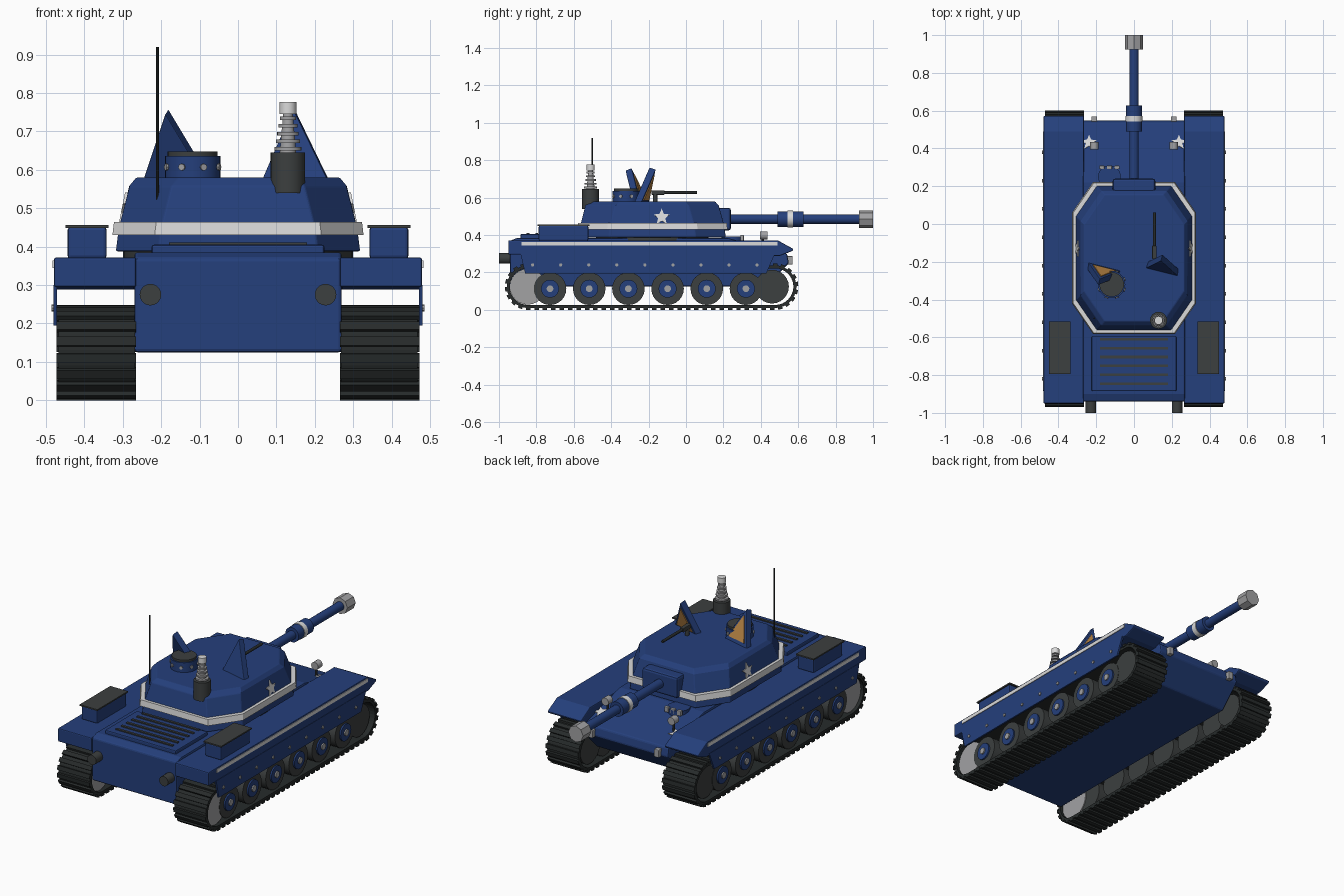
import bpy, bmesh, math
from mathutils import Matrix, Vector

if "Cube" in bpy.data.objects:
    bpy.data.objects.remove(bpy.data.objects["Cube"])


def material(name, rgb):
    m = bpy.data.materials.new(name)
    m.use_nodes = True
    m.diffuse_color = (*rgb, 1)
    m.node_tree.nodes["Principled BSDF"].inputs["Base Color"].default_value = (*rgb, 1)
    return m


BLUE = material("navy_blue", (0.018, 0.05, 0.2))
WHITE = material("off_white", (0.7, 0.7, 0.7))
GREY = material("light_grey", (0.36, 0.36, 0.37))
DARK = material("dark_grey", (0.045, 0.05, 0.05))
TRACK = material("track_black", (0.02, 0.024, 0.024))
ORANGE = material("ear_orange", (0.5, 0.24, 0.06))


def finish(name, bm, mat, bevel=0.0, smooth=False):
    bmesh.ops.recalc_face_normals(bm, faces=bm.faces)
    mesh = bpy.data.meshes.new(name)
    bm.to_mesh(mesh)
    bm.free()
    mesh.materials.append(mat)
    ob = bpy.data.objects.new(name, mesh)
    bpy.context.collection.objects.link(ob)
    if bevel:
        b = ob.modifiers.new("bevel", "BEVEL")
        b.width, b.segments = bevel, 2
    if smooth:
        bpy.ops.object.select_all(action="DESELECT")
        ob.select_set(True)
        bpy.context.view_layer.objects.active = ob
        bpy.ops.object.shade_smooth_by_angle(angle=math.radians(40))
    return ob


def loft(name, loops, mat, bevel=0.0, closed=False):
    """Skin a list of equal-length loops; cap the ends or join them in a ring."""
    bm = bmesh.new()
    rows = [[bm.verts.new(p) for p in loop] for loop in loops]
    n = len(rows[0])
    pairs = list(zip(rows, rows[1:])) + ([(rows[-1], rows[0])] if closed else [])
    for a, b in pairs:
        for i in range(n):
            j = (i + 1) % n
            bm.faces.new((a[i], a[j], b[j], b[i]))
    if not closed:
        bm.faces.new(rows[0])
        bm.faces.new(rows[-1])
    return finish(name, bm, mat, bevel)


def prism_x(name, profile, x0, x1, mat, bevel=0.0):
    return loft(name, [[(x, y, z) for y, z in profile] for x in (x0, x1)], mat, bevel)


def plate(name, shape, thick, matrix, mat, bevel=0.0):
    """Flat outline in local XY, thickened along local Z."""
    loops = [[matrix @ Vector((u, v, w)) for u, v in shape] for w in (0, thick)]
    return loft(name, loops, mat, bevel)


def box(name, centre, size, mat, bevel=0.0):
    bm = bmesh.new()
    bmesh.ops.create_cube(bm, size=1, matrix=Matrix.Translation(centre) @ Matrix.Diagonal((*size, 1)))
    return finish(name, bm, mat, bevel)


def cyl(name, a, b, r, mat, n=24, r2=None):
    a, b = Vector(a), Vector(b)
    rot = (b - a).to_track_quat("Z", "Y").to_matrix().to_4x4()
    bm = bmesh.new()
    bmesh.ops.create_cone(bm, cap_ends=True, segments=n, radius1=r, radius2=r if r2 is None else r2,
                          depth=(b - a).length, matrix=Matrix.Translation((a + b) / 2) @ rot)
    return finish(name, bm, mat, smooth=n > 8)


def star(r):
    return [((r if i % 2 == 0 else r * 0.45) * math.sin(i * math.pi / 5),
             (r if i % 2 == 0 else r * 0.45) * math.cos(i * math.pi / 5)) for i in range(10)]


# Hull and engine deck
prism_x("hull", [(-0.94, 0.125), (-0.94, 0.37), (-0.9, 0.385), (0.22, 0.385), (0.54, 0.3),
                 (0.55, 0.25), (0.43, 0.125)], -0.27, 0.27, BLUE, 0.008)
box("engine_deck", (0, -0.74, 0.39), (0.45, 0.29, 0.03), BLUE, 0.006)
for i in range(6):
    box("deck_grille", (0, -0.61 - i * 0.047, 0.405), (0.36, 0.014, 0.012), DARK)
cyl("turret_ring", (0, -0.18, 0.37), (0, -0.18, 0.395), 0.3, DARK, 40)

# Driver hatch with periscopes
cyl("driver_hatch", (-0.13, 0.25, 0.36), (-0.13, 0.25, 0.392), 0.06, BLUE)
for i in range(3):
    box("driver_periscope", (-0.17 + i * 0.04, 0.3, 0.385), (0.026, 0.018, 0.03), GREY, 0.003)

# Track loop path
YA, YB, ZC, R = -0.844, 0.476, 0.124, 0.124
STRAIGHT = YB - YA
LENGTH = 2 * STRAIGHT + 2 * math.pi * R


def on_track(d):
    """Point and outward direction on the track loop at distance d."""
    d %= LENGTH
    if d < STRAIGHT:
        return Vector((0, YA + d, 0)), Vector((0, 0, -1))
    d -= STRAIGHT
    turn = math.pi * R
    if d < turn:
        n = Vector((0, math.sin(d / R), -math.cos(d / R)))
        return Vector((0, YB, ZC)) + n * R, n
    d -= turn
    if d < STRAIGHT:
        return Vector((0, YB - d, 2 * R)), Vector((0, 0, 1))
    d -= STRAIGHT
    n = Vector((0, -math.sin(d / R), math.cos(d / R)))
    return Vector((0, YA, ZC)) + n * R, n


PADS = 76
for s in (-1, 1):
    # Track band and cleats
    loops = []
    for i in range(PADS * 2):
        p, n = on_track(LENGTH * i / (PADS * 2))
        loops.append([p - n * depth + Vector((s * x, 0, 0))
                      for x, depth in ((0.268, 0.01), (0.468, 0.01), (0.468, 0.026), (0.268, 0.026))])
    loft("track_band", loops, TRACK, closed=True)
    bm = bmesh.new()
    for i in range(PADS):
        p, n = on_track(LENGTH * i / PADS)
        side = Vector((1, 0, 0))
        frame = Matrix((side, n.cross(side), n)).transposed().to_4x4()
        centre = p - n * 0.007 + Vector((s * 0.369, 0, 0))
        bmesh.ops.create_cube(bm, size=1, matrix=Matrix.Translation(centre) @ frame
                              @ Matrix.Diagonal((0.206, 0.024, 0.014, 1)))
    finish("track_cleats", bm, TRACK)

    # Wheels
    for i in range(6):
        y = -0.727 + i * 0.2095
        for name, x0, x1, r, mat in (("road_wheel", 0.29, 0.452, 0.087, DARK),
                                     ("wheel_hub", 0.45, 0.461, 0.048, BLUE),
                                     ("hub_cap", 0.46, 0.468, 0.018, GREY)):
            cyl(name, (s * x0, y, 0.113), (s * x1, y, 0.113), r, mat)
    cyl("drive_sprocket", (s * 0.285, -0.846, ZC), (s * 0.45, -0.846, ZC), 0.096, GREY)
    cyl("idler_wheel", (s * 0.285, 0.46, ZC), (s * 0.45, 0.46, ZC), 0.09, DARK)

    # Fender, skirt and stripe
    prism_x("fender", [(-0.95, 0.295), (-0.95, 0.372), (0.49, 0.372), (0.575, 0.325),
                       (0.57, 0.315), (0.5, 0.288)], s * 0.265, s * 0.479, BLUE, 0.008)
    prism_x("side_skirt", [(-0.885, 0.3), (-0.86, 0.195), (0.43, 0.195), (0.475, 0.3)],
            s * 0.471, s * 0.481, BLUE)
    box("fender_stripe", (s * 0.479, -0.195, 0.354), (0.007, 1.37, 0.02), WHITE)
    for i in range(9):
        y = -0.82 + i * 0.15
        cyl("skirt_bolt", (s * 0.48, y, 0.24), (s * 0.486, y, 0.24), 0.009, GREY, 8)

    # Storage box and exhaust
    box("storage_box", (s * 0.393, -0.655, 0.41), (0.102, 0.265, 0.082), BLUE, 0.008)
    box("storage_lid", (s * 0.393, -0.655, 0.452), (0.112, 0.278, 0.008), DARK)
    cyl("exhaust", (s * 0.228, -1.0, 0.275), (s * 0.228, -0.92, 0.275), 0.028, DARK)

    # Headlight, tow hook and nose star
    cyl("headlight_post", (s * 0.21, 0.41, 0.33), (s * 0.21, 0.41, 0.39), 0.007, DARK, 8)
    cyl("headlight", (s * 0.21, 0.395, 0.398), (s * 0.21, 0.435, 0.398), 0.022, GREY)
    box("tow_hook", (s * 0.21, 0.555, 0.265), (0.03, 0.03, 0.045), GREY, 0.004)
    plate("nose_star", star(0.042), 0.007, Matrix.Translation((s * 0.238, 0.43, 0.328))
          @ Matrix.Rotation(-math.atan2(0.085, 0.32), 4, "X"), WHITE)

    # Star on the turret flank
    frame = Matrix(((0, -0.2 * s, s), (s, 0, 0), (0, 1, 0.2))).to_4x4()
    plate("turret_star", star(0.045), 0.007, Matrix.Translation((s * 0.296, -0.13, 0.495)) @ frame, WHITE)


# Turret
def octagon(hx, y0, y1, z, cx=0.11, cy=0.16):
    half = [(hx - cx, y0), (hx, y0 + cy), (hx, y1 - cy), (hx - cx, y1)]
    return [(x, y, z) for x, y in half] + [(-x, y, z) for x, y in reversed(half)]


loft("turret", [octagon(0.318, -0.572, 0.212, 0.388), octagon(0.31, -0.565, 0.205, 0.45),
                octagon(0.283, -0.538, 0.175, 0.558), octagon(0.265, -0.515, 0.155, 0.58)], BLUE, 0.004)
loft("turret_band", [octagon(0.327, -0.582, 0.222, 0.43), octagon(0.323, -0.578, 0.218, 0.464)], WHITE)

# Gun
box("mantlet", (0, 0.195, 0.485), (0.225, 0.09, 0.12), BLUE, 0.012)
for name, y0, y1, r, mat, n in (("barrel", 0.2, 0.95, 0.025, BLUE, 24), ("bore_sleeve", 0.49, 0.628, 0.042, BLUE, 24),
                                ("sleeve_ring", 0.542, 0.572, 0.045, WHITE, 24),
                                ("muzzle", 0.925, 1.0, 0.047, GREY, 8)):
    cyl(name, (0, y0, 0.485), (0, y1, 0.485), r, mat, n)

# Commander cupola
CX, CY = -0.118, -0.32
cyl("cupola", (CX, CY, 0.57), (CX, CY, 0.636), 0.072, BLUE, 32)
cyl("cupola_hatch", (CX, CY, 0.634), (CX, CY, 0.648), 0.065, DARK, 32)
for i in range(8):
    a = math.radians(22.5 + 45 * i)
    d = Vector((math.cos(a), math.sin(a), 0))
    p = Vector((CX, CY, 0.607)) + d * 0.066
    cyl("cupola_periscope", p, p + d * 0.011, 0.009, GREY, 8)


# Ears: leaning wedges with an inner panel
def ear(x, y, lean, yaw, apex):
    m = (Matrix.Translation((x, y, 0.565)) @ Matrix.Rotation(math.radians(yaw), 4, "Z")
         @ Matrix.Rotation(math.radians(90 + lean), 4, "X"))
    shape = [(-0.09, 0), (0.09, 0), (apex, 0.2)]
    plate("ear", shape, 0.036, m @ Matrix.Translation((0, 0, -0.018)), BLUE, 0.003)
    inner = [(u * 0.68, v * 0.68 + 0.028) for u, v in shape]
    plate("ear_inner", inner, 0.006, m @ Matrix.Translation((0, 0, -0.023)), ORANGE)


ear(-0.16, -0.24, 21, -14, -0.008)
ear(0.152, -0.24, -17, -14, -0.02)

# Roof machine gun
cyl("gun_mount", (0.108, -0.165, 0.57), (0.108, -0.165, 0.625), 0.012, DARK, 12)
box("gun_body", (0.108, -0.15, 0.627), (0.024, 0.07, 0.024), DARK, 0.003)
cyl("gun_barrel", (0.108, -0.15, 0.627), (0.108, 0.06, 0.627), 0.008, TRACK, 12)

# Beacon: base, stacked fins and cap
BX, BY = 0.13, -0.51
cyl("beacon_base", (BX, BY, 0.54), (BX, BY, 0.645), 0.045, DARK)
cyl("beacon_core", (BX, BY, 0.64), (BX, BY, 0.75), 0.022, GREY, r2=0.012)
for i in range(5):
    z = 0.65 + i * 0.02
    cyl("beacon_fin", (BX, BY, z), (BX, BY, z + 0.009), 0.035 - i * 0.0035, GREY)
cyl("beacon_cap", (BX, BY, 0.745), (BX, BY, 0.777), 0.022, WHITE)

# Antenna
cyl("antenna", (-0.21, -0.5, 0.5), (-0.21, -0.5, 0.92), 0.004, TRACK, 8)
